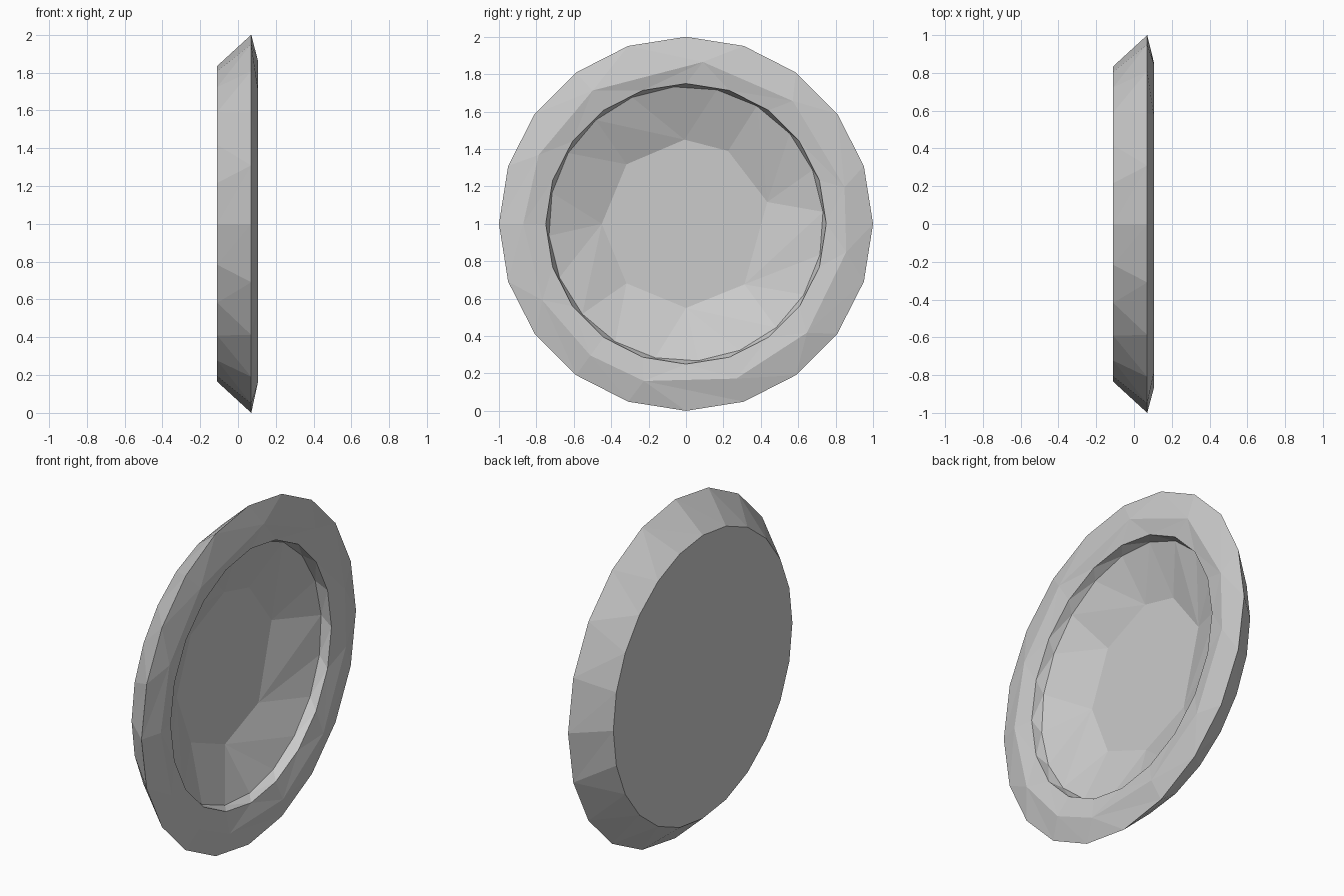
import bpy, bmesh
from math import cos, sin, radians, pi

if "Cube" in bpy.data.objects:
    bpy.data.objects.remove(bpy.data.objects["Cube"])


def even(n, phase=0.0):
    return [phase + 360 * i / n for i in range(n)]


def ring(bm, x, r, angles):
    # circle of vertices facing along x, centred at z = 1
    return [(a, bm.verts.new((x, r * cos(radians(a)), 1 + r * sin(radians(a)))))
            for a in angles]


def stitch(bm, A, B):
    # triangle strip between two rings with different vertex counts
    na, nb = len(A), len(B)
    i = j = 0
    ang = lambda R, k: R[k % len(R)][0] + 360 * (k // len(R))
    while i < na or j < nb:
        a, b = A[i % na][1], B[j % nb][1]
        if j >= nb or (i < na and ang(A, i + 1) <= ang(B, j + 1)):
            i += 1
            bm.faces.new((a, A[i % na][1], b))
        else:
            j += 1
            bm.faces.new((a, B[j % nb][1], b))


bm = bmesh.new()
ridge_angles = [13, 49, 84, 125, 155, 180, 208, 234, 255, 288, 318, 350]
floor_angles = [15, 60, 91, 135, 180, 225, 270, 314]

# Profile from the flat back, over the rim, down into the dish
rings = [
    ring(bm, -0.11, 0.835, even(24)),
    ring(bm, 0.07, 1.0, even(20)),
    ring(bm, 0.105, 0.87, ridge_angles),
    ring(bm, 0.085, 0.75, even(20)),
    ring(bm, 0.03, 0.735, even(20, 5)),
    ring(bm, -0.085, 0.45, floor_angles),
]
for A, B in zip(rings, rings[1:]):
    stitch(bm, A, B)

# Flat back and dish floor
bm.faces.new([v for _, v in rings[0]])
bm.faces.new([v for _, v in rings[-1]])
bmesh.ops.recalc_face_normals(bm, faces=bm.faces[:])

mesh = bpy.data.meshes.new("plate")
bm.to_mesh(mesh)
bm.free()
plate = bpy.data.objects.new("plate", mesh)
bpy.context.collection.objects.link(plate)
